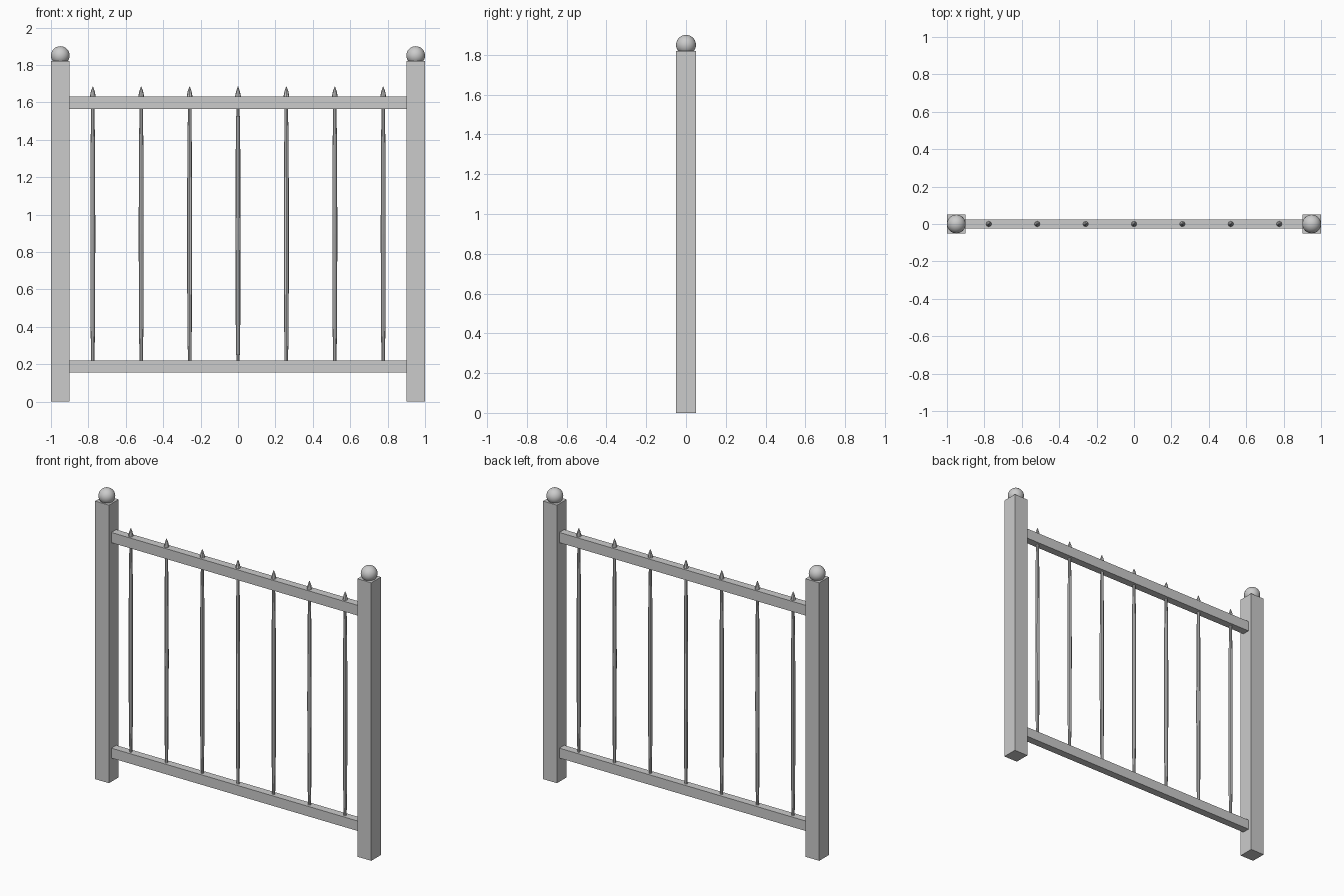
import bpy, bmesh, math

if "Cube" in bpy.data.objects:
    bpy.data.objects.remove(bpy.data.objects["Cube"])


def box(name, x, y, z0, z1, wx, wy):
    bpy.ops.mesh.primitive_cube_add(size=1, location=(x, y, (z0 + z1) / 2))
    ob = bpy.context.object
    ob.name = name
    ob.scale = (wx, wy, z1 - z0)
    bpy.ops.object.transform_apply(location=False, rotation=False, scale=True)
    return ob


def lathe(name, x, profile, sides=8):
    bm = bmesh.new()
    rings = []
    for r, z in profile:
        rings.append([bm.verts.new((r * math.cos(2 * math.pi * i / sides),
                                    r * math.sin(2 * math.pi * i / sides), z))
                      for i in range(sides)])
    for a, b in zip(rings, rings[1:]):
        for i in range(sides):
            j = (i + 1) % sides
            bm.faces.new((a[i], a[j], b[j], b[i]))
    bm.faces.new(rings[0][::-1])
    bm.faces.new(rings[-1])
    mesh = bpy.data.meshes.new(name)
    bm.to_mesh(mesh)
    bm.free()
    ob = bpy.data.objects.new(name, mesh)
    ob.location.x = x
    bpy.context.collection.objects.link(ob)
    return ob


# Square posts with ball caps
for side, x in (("left", -0.95), ("right", 0.95)):
    box(side + "_post", x, 0, 0, 1.82, 0.1, 0.1)
    bpy.ops.mesh.primitive_uv_sphere_add(segments=32, ring_count=16, radius=0.05,
                                         location=(x, 0, 1.85))
    bpy.context.object.name = side + "_post_ball"
    bpy.ops.object.shade_smooth()

# Horizontal rails
box("bottom_rail", 0, 0, 0.155, 0.22, 1.8, 0.05)
box("top_rail", 0, 0, 1.565, 1.632, 1.8, 0.05)

# Slim bars, slightly swollen in the middle, with pointed tips
bar = [(0.009, 0.19), (0.009, 0.23), (0.012, 0.40), (0.0135, 0.90),
       (0.012, 1.36), (0.009, 1.55), (0.009, 1.60)]
tip = [(0.015, 1.60), (0.015, 1.635), (0.010, 1.66), (0.001, 1.685)]
for i in range(7):
    x = (i - 3) * 0.2588
    lathe(f"bar_{i + 1}", x, bar)
    lathe(f"bar_tip_{i + 1}", x, tip)
